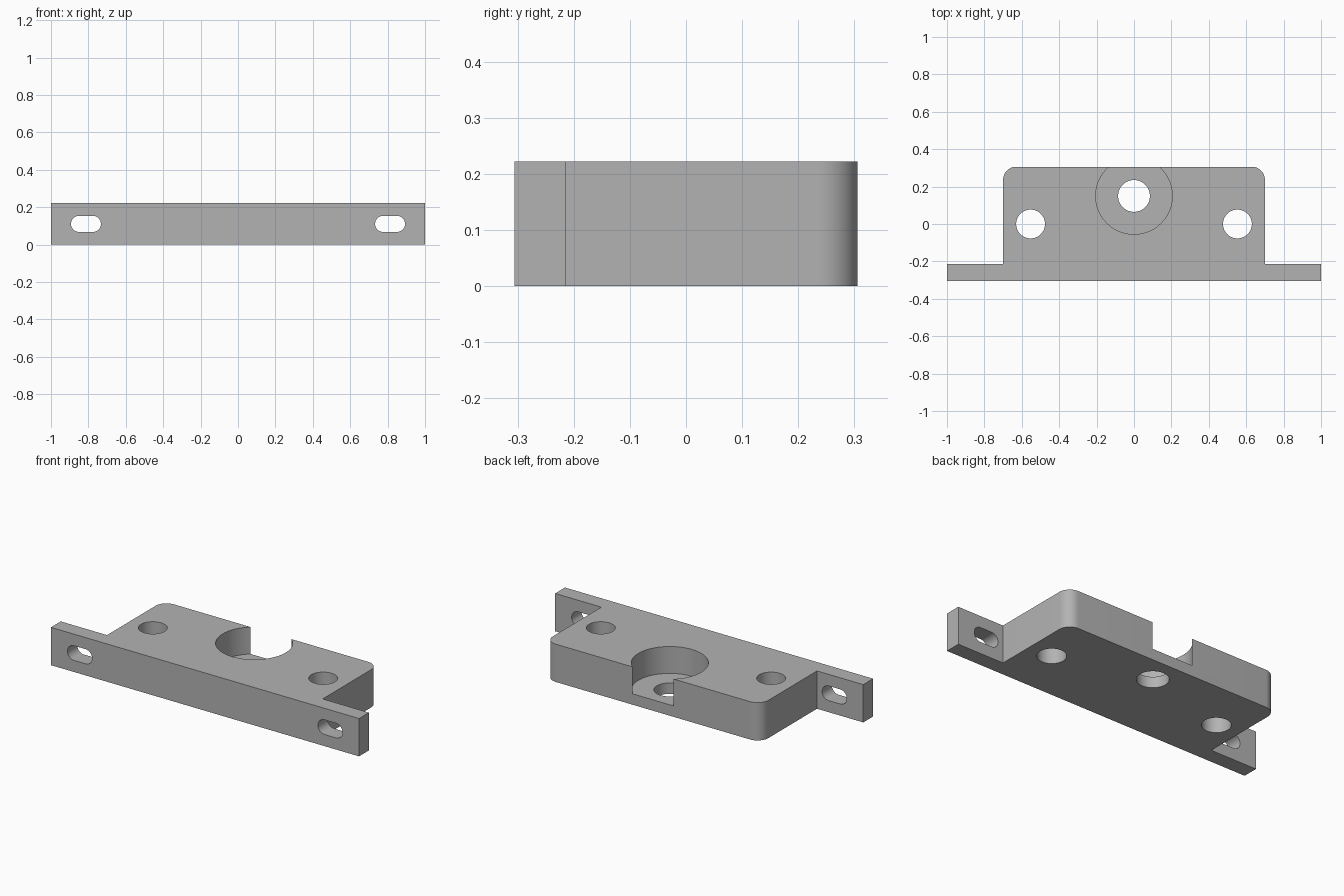
import bpy, bmesh, math
from mathutils import Matrix

cube = bpy.data.objects.get("Cube")
if cube:
    bpy.data.objects.remove(cube, do_unlink=True)

HEIGHT = 0.222
BACK, FRONT, STEP = 0.306, -0.306, -0.215
BODY_X, CORNER = 0.70, 0.07

grey = bpy.data.materials.new("plain_grey")
grey.use_nodes = True
colour = (0.45, 0.45, 0.45, 1)
grey.diffuse_color = colour
grey.node_tree.nodes["Principled BSDF"].inputs["Base Color"].default_value = colour


def arc(cx, cy, r, start, end, steps):
    """Points along an arc, angles in degrees."""
    angles = [math.radians(start + (end - start) * i / steps) for i in range(steps + 1)]
    return [(cx + r * math.cos(a), cy + r * math.sin(a)) for a in angles]


def extrude_profile(name, points, low, high, matrix=Matrix()):
    """Closed counter-clockwise outline, extruded from low to high."""
    bm = bmesh.new()
    face = bm.faces.new([bm.verts.new((x, y, low)) for x, y in points])
    grown = bmesh.ops.extrude_face_region(bm, geom=[face])["geom"]
    verts = [v for v in grown if isinstance(v, bmesh.types.BMVert)]
    bmesh.ops.translate(bm, verts=verts, vec=(0, 0, high - low))
    bmesh.ops.recalc_face_normals(bm, faces=bm.faces)
    bm.transform(matrix)
    mesh = bpy.data.meshes.new(name)
    bm.to_mesh(mesh)
    bm.free()
    mesh.materials.append(grey)
    obj = bpy.data.objects.new(name, mesh)
    bpy.context.collection.objects.link(obj)
    return obj


def round_cutter(name, x, y, r, low):
    return extrude_profile(name, arc(x, y, r, 0, 360, 64)[:-1], low, HEIGHT + 0.1)


# Bracket: wide front flange with a round-cornered block behind it
right_half = [(1, FRONT), (1, STEP), (BODY_X, STEP)]
right_half += arc(BODY_X - CORNER, BACK - CORNER, CORNER, 0, 90, 12)
outline = right_half + [(-x, y) for x, y in reversed(right_half)]
bracket = extrude_profile("mounting_bracket", outline, 0, HEIGHT)

# Open counterbore and its through hole
cutters = [
    round_cutter("counterbore_cutter", 0, 0.15, 0.205, 0.064),
    round_cutter("centre_hole_cutter", 0, 0.15, 0.085, -0.1),
]

# Bolt holes in the block and slots through the flange, on both sides
upright = Matrix.Rotation(math.pi / 2, 4, "X")
for side, label in ((1, "left"), (-1, "right")):
    cutters.append(round_cutter(label + "_bolt_hole_cutter", side * 0.553, 0, 0.077, -0.1))
    slot = arc(side * 0.813 + 0.037, HEIGHT / 2, 0.043, -90, 90, 24)
    slot += arc(side * 0.813 - 0.037, HEIGHT / 2, 0.043, 90, 270, 24)
    cutters.append(extrude_profile(label + "_slot_cutter", slot, 0.15, 0.4, upright))

for cutter in cutters:
    cut = bracket.modifiers.new(cutter.name, "BOOLEAN")
    cut.operation = "DIFFERENCE"
    cut.solver = "EXACT"
    cut.object = cutter

# Apply the cuts, then remove the cutters
bpy.context.view_layer.update()
graph = bpy.context.evaluated_depsgraph_get()
finished = bpy.data.meshes.new_from_object(bracket.evaluated_get(graph))
bracket.modifiers.clear()
bracket.data = finished
for cutter in cutters:
    bpy.data.objects.remove(cutter, do_unlink=True)

bpy.ops.object.select_all(action="DESELECT")
bracket.select_set(True)
bpy.context.view_layer.objects.active = bracket
bpy.ops.object.shade_smooth_by_angle(angle=math.radians(30))
